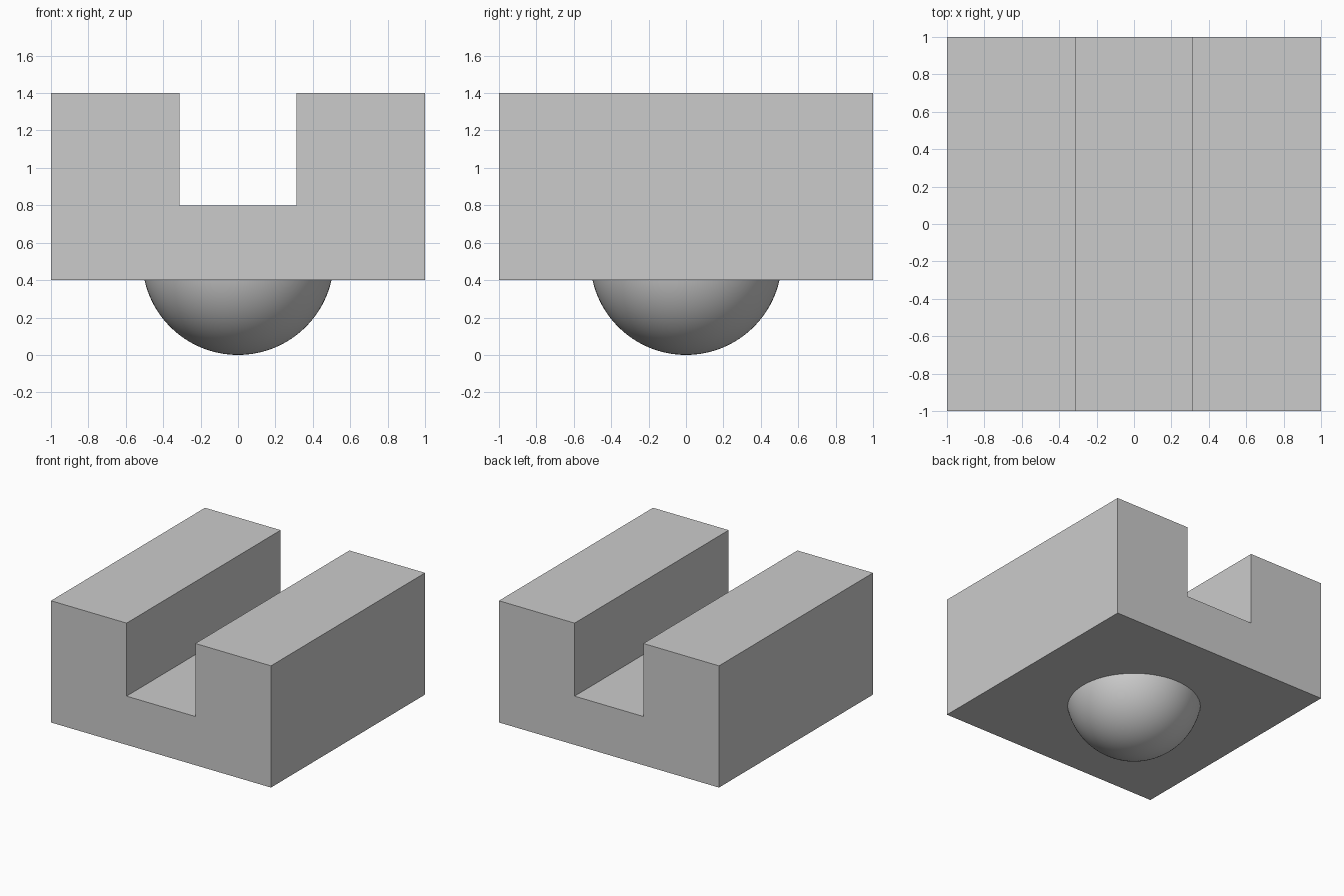
import bpy
import bmesh
import math
from mathutils import Matrix

if "Cube" in bpy.data.objects:
    bpy.data.objects.remove(bpy.data.objects["Cube"], do_unlink=True)

BASE_Z, FLOOR_Z, TOP_Z = 0.4, 0.8, 1.4
SLOT = 0.3125
DOME_RIM = 0.5

grey = bpy.data.materials.new("light_grey")
grey.use_nodes = True
colour = (0.6, 0.6, 0.6, 1)
grey.diffuse_color = colour
grey.node_tree.nodes["Principled BSDF"].inputs["Base Color"].default_value = colour


def make_object(name, bm):
    mesh = bpy.data.meshes.new(name)
    bm.to_mesh(mesh)
    bm.free()
    mesh.materials.append(grey)
    obj = bpy.data.objects.new(name, mesh)
    bpy.context.collection.objects.link(obj)
    return obj


# Slotted block: U-shaped profile extruded from front to back
half = [(1, BASE_Z), (1, TOP_Z), (SLOT, TOP_Z), (SLOT, FLOOR_Z)]
profile = half + [(-x, z) for x, z in reversed(half)]
bm = bmesh.new()
face = bm.faces.new([bm.verts.new((x, -1, z)) for x, z in profile])
extruded = bmesh.ops.extrude_face_region(bm, geom=[face])["geom"]
bmesh.ops.translate(bm, vec=(0, 2, 0),
                    verts=[g for g in extruded if isinstance(g, bmesh.types.BMVert)])
bmesh.ops.recalc_face_normals(bm, faces=bm.faces)
make_object("slotted_block", bm)

# Spherical knob: the part of a sphere below the block's underside
radius = (DOME_RIM ** 2 + BASE_Z ** 2) / (2 * BASE_Z)
bm = bmesh.new()
bmesh.ops.create_uvsphere(bm, u_segments=96, v_segments=64, radius=radius,
                          matrix=Matrix.Translation((0, 0, radius)))
bmesh.ops.bisect_plane(bm, geom=bm.verts[:] + bm.edges[:] + bm.faces[:],
                       plane_co=(0, 0, BASE_Z), plane_no=(0, 0, 1), clear_outer=True)
knob = make_object("bottom_knob", bm)
bpy.ops.object.select_all(action="DESELECT")
knob.select_set(True)
bpy.context.view_layer.objects.active = knob
bpy.ops.object.shade_smooth_by_angle(angle=math.radians(30))
